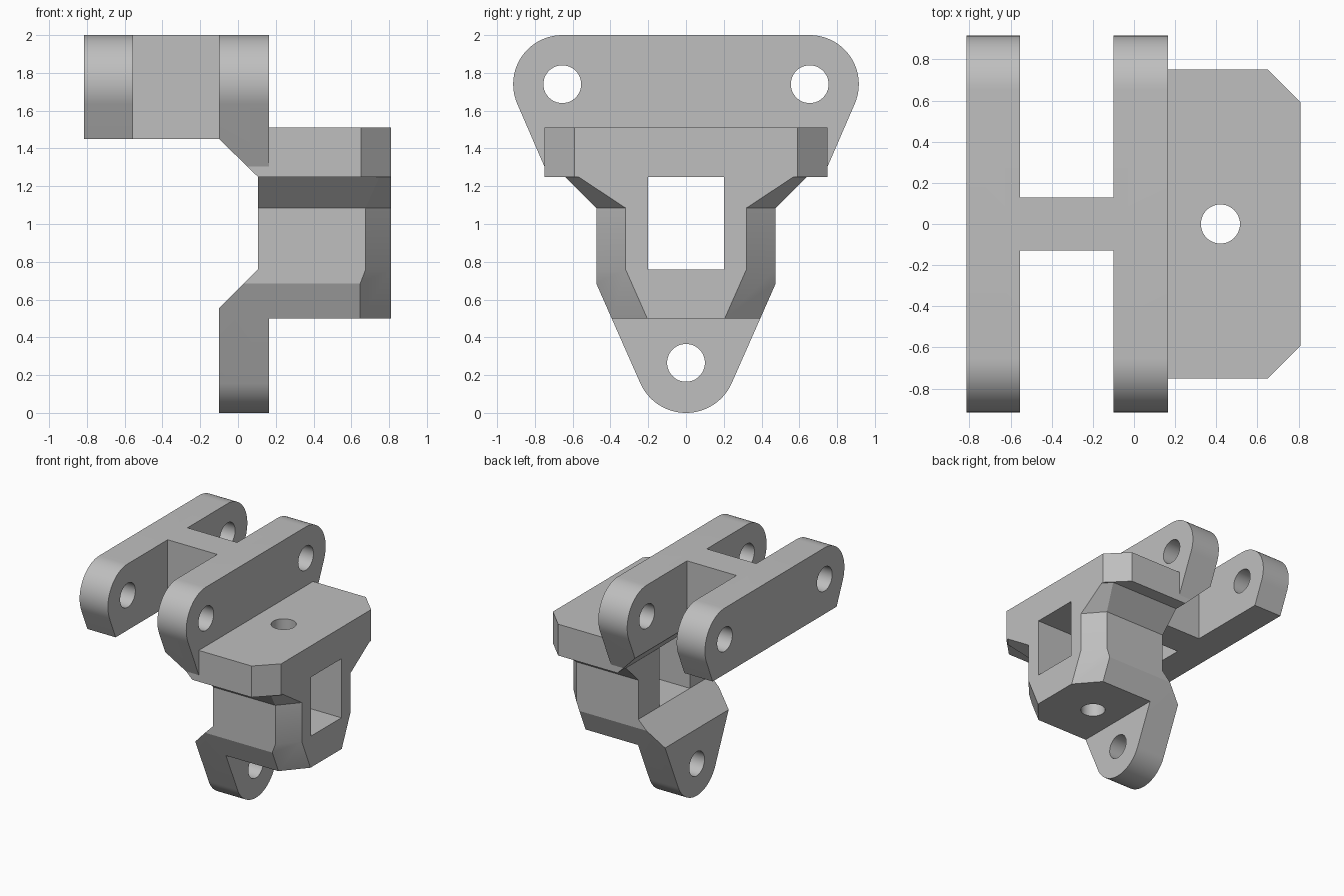
import bpy, bmesh
from math import radians, cos, sin

cube = bpy.data.objects.get("Cube")
if cube:
    bpy.data.objects.remove(cube, do_unlink=True)


def arc(cx, cy, r, start, end, steps):
    """Points along an arc, angles in degrees."""
    angles = [radians(start + (end - start) * i / steps) for i in range(steps + 1)]
    return [(cx + r * cos(a), cy + r * sin(a)) for a in angles]


def loft(name, rings):
    """Closed solid through rings of equal point count."""
    bm = bmesh.new()
    loops = [[bm.verts.new(p) for p in ring] for ring in rings]
    n = len(loops[0])
    for a, b in zip(loops, loops[1:]):
        for i in range(n):
            j = (i + 1) % n
            bm.faces.new((a[i], a[j], b[j], b[i]))
    bm.faces.new(loops[0][::-1])
    bm.faces.new(loops[-1])
    bmesh.ops.recalc_face_normals(bm, faces=bm.faces[:])
    mesh = bpy.data.meshes.new(name)
    bm.to_mesh(mesh)
    bm.free()
    obj = bpy.data.objects.new(name, mesh)
    bpy.context.collection.objects.link(obj)
    return obj


def prism(name, points, axis, lo, hi):
    """Extrude a 2D outline along one axis."""
    place = {"x": lambda p, t: (t, p[0], p[1]),
             "y": lambda p, t: (p[0], t, p[1]),
             "z": lambda p, t: (p[0], p[1], t)}[axis]
    return loft(name, [[place(p, t) for p in points] for t in (lo, hi)])


def box(name, x, y, z):
    return prism(name, [(x[0], y[0]), (x[1], y[0]), (x[1], y[1]), (x[0], y[1])], "z", *z)


# Side outline: lower lug, waist, shoulder flange, upper lug
TANGENT = -23.9
half = arc(0, 0.265, 0.265, -90, TANGENT, 16)
half += [(0.475, 0.685), (0.475, 1.085), (0.64, 1.25), (0.75, 1.25), (0.75, 1.305)]
half += arc(0.655, 1.74, 0.26, TANGENT, 90, 24)
outline = half + [(-y, z) for y, z in reversed(half[1:])]
bracket = prism("hinge_bracket", outline, "x", -0.815, 0.81)

# Clearances above and below the front block, window, rear relief
cutters = [
    box("above_flange", (0.165, 1), (-1, 1), (1.51, 2.2)),
    box("below_block", (0.165, 1), (-1, 1), (-0.2, 0.5)),
    box("window", (-0.3, 1), (-0.2, 0.2), (0.76, 1.25)),
    prism("rear_relief", [(-1, 1.45), (-0.1, 1.45), (0.105, 1.25), (0.105, 0.76),
                          (-0.1, 0.555), (-0.1, -0.2), (-1, -0.2)], "y", -1.1, 1.1),
]

# Mirrored cuts: fork gaps, flange sides and chamfered corners
CHAMFER = 1.155
levels = [(0.4, 0.161), (0.76, 0.32), (1.085, 0.32), (1.25, 0.57)]
for s in (-1, 1):
    cutters.append(box("fork_gap", (-0.555, -0.1), sorted((s * 0.13, s * 1.1)), (1.4, 2.2)))
    cutters.append(box("flange_side", (0.165, 1), sorted((s * 0.75, s * 1.1)), (1.2, 1.6)))
    cutters.append(prism("flange_corner", [(0.9, s * 0.5), (0.9, s), (0.4, s)], "z", 1.25, 1.6))
    rings = []
    for z, y in levels:
        near, far = y - 0.1 * CHAMFER, y + 0.4 * CHAMFER
        rings.append([(0.91, s * near, z), (0.91, s * far, z), (0.41, s * far, z)])
    cutters.append(loft("block_corner", rings))

# Pin holes through the lugs and the vertical bolt hole
for y, z in ((-0.655, 1.74), (0.655, 1.74), (0, 0.265)):
    cutters.append(prism("pin_hole", arc(y, z, 0.1, 0, 360, 48)[:-1], "x", -1, 1))
cutters.append(prism("bolt_hole", arc(0.42, 0, 0.095, 0, 360, 48)[:-1], "z", 0.3, 1.7))

# Carve the bracket and discard the cutters
for cutter in cutters:
    cutter.hide_render = True
    mod = bracket.modifiers.new(cutter.name, "BOOLEAN")
    mod.operation = "DIFFERENCE"
    mod.solver = "EXACT"
    mod.object = cutter
bpy.context.view_layer.update()
carved = bpy.data.meshes.new_from_object(
    bracket.evaluated_get(bpy.context.evaluated_depsgraph_get()))
bracket.modifiers.clear()
bracket.data = carved
carved.name = "hinge_bracket"
for cutter in cutters:
    bpy.data.objects.remove(cutter, do_unlink=True)

# Plain grey metal
grey = bpy.data.materials.new("plain_grey")
grey.use_nodes = True
colour = (0.52, 0.52, 0.52, 1)
grey.diffuse_color = colour
grey.node_tree.nodes["Principled BSDF"].inputs["Base Color"].default_value = colour
carved.materials.clear()
carved.materials.append(grey)
for face in carved.polygons:
    face.material_index = 0

bpy.ops.object.select_all(action="DESELECT")
bracket.select_set(True)
bpy.context.view_layer.objects.active = bracket
bpy.ops.object.shade_smooth_by_angle(angle=radians(20))
